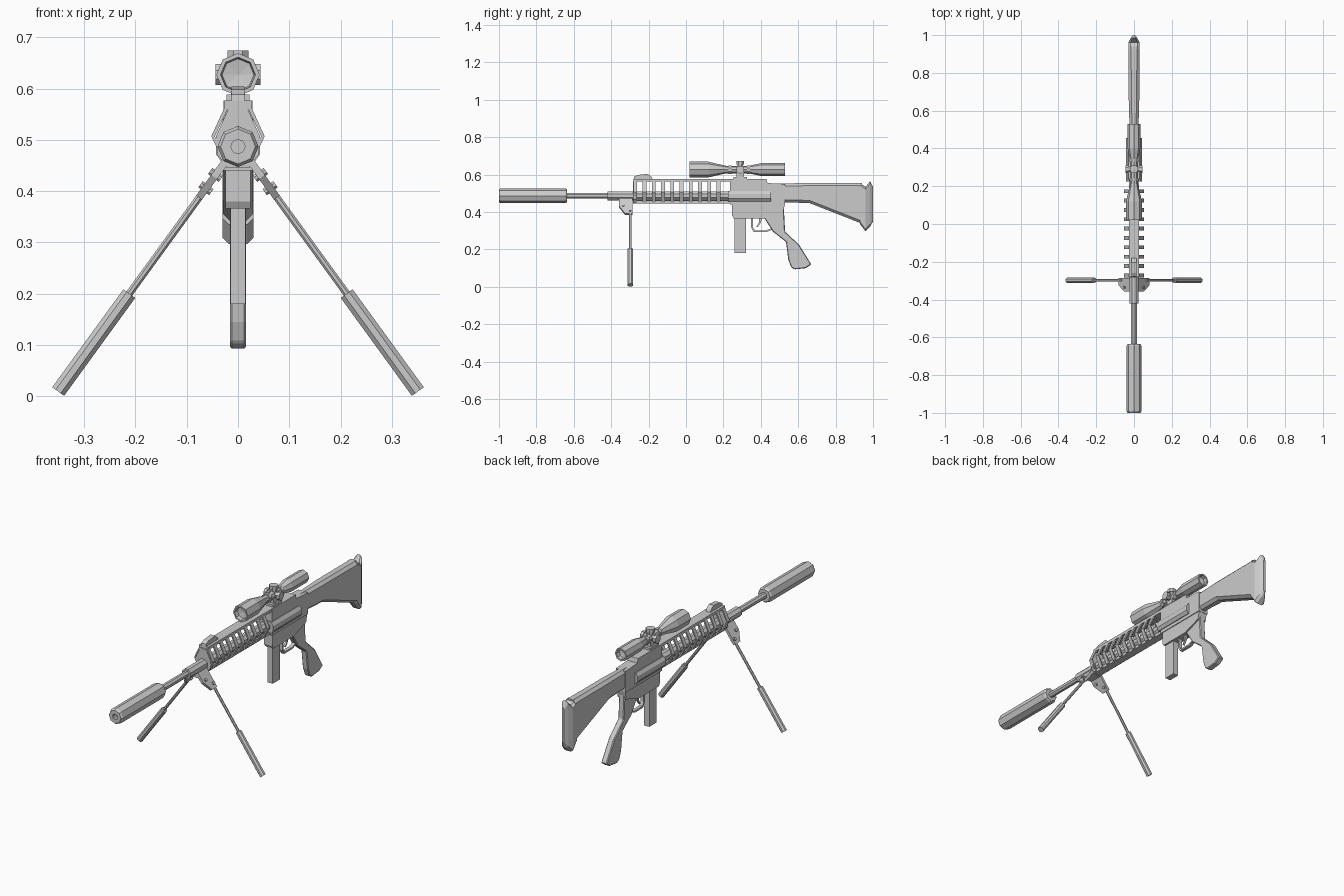
import bpy, bmesh, math
from mathutils import Vector

if "Cube" in bpy.data.objects:
    bpy.data.objects.remove(bpy.data.objects["Cube"])


def finish(name, bm, bevel=0.0):
    bmesh.ops.remove_doubles(bm, verts=bm.verts, dist=1e-5)
    bmesh.ops.recalc_face_normals(bm, faces=bm.faces)
    me = bpy.data.meshes.new(name)
    bm.to_mesh(me)
    bm.free()
    ob = bpy.data.objects.new(name, me)
    bpy.context.collection.objects.link(ob)
    if bevel:
        m = ob.modifiers.new("bevel", "BEVEL")
        m.width, m.segments = bevel, 1
    return ob


def skin(name, rings, caps=True, closed=False, bevel=0.0):
    """Join equal-length rings of points with quads."""
    bm = bmesh.new()
    vs = [[bm.verts.new(p) for p in r] for r in rings]
    n = len(rings[0])
    for i in range(len(vs) if closed else len(vs) - 1):
        a, b = vs[i], vs[(i + 1) % len(vs)]
        for k in range(n):
            bm.faces.new((a[k], a[(k + 1) % n], b[(k + 1) % n], b[k]))
    if caps and not closed:
        bm.faces.new(vs[0])
        bm.faces.new(vs[-1])
    return finish(name, bm, bevel)


def plate(name, pts, w, bevel=0.0):
    """Side profile (y, z) extruded to half width w."""
    return skin(name, [[(x, y, z) for y, z in pts] for x in (-w, w)], bevel=bevel)


def box(name, w, y0, y1, z0, z1, bevel=0.0):
    return plate(name, [(y0, z0), (y1, z0), (y1, z1), (y0, z1)], w, bevel)


def lathe(name, prof, z, n=8):
    """Profile (y, radius) turned about the y axis at height z."""
    return skin(name, [[(r * math.sin(2 * math.pi * k / n), y, z + r * math.cos(2 * math.pi * k / n))
                        for k in range(n)] for y, r in prof], caps=prof[0][1] > 0)


def rod(name, p, q, r, n=8, r2=None):
    p, q = Vector(p), Vector(q)
    rot = (q - p).to_track_quat('Z', 'Y')
    ring = lambda c, s: [c + rot @ Vector((s * math.cos((k + .5) * 2 * math.pi / n),
                                           s * math.sin((k + .5) * 2 * math.pi / n), 0)) for k in range(n)]
    return skin(name, [ring(p, r), ring(q, r2 or r)])


def loft(name, secs, c):
    """Chamfered box sections (y, top, bottom, half width) joined along y."""
    return skin(name, [[(-w + min(c, w * .6), y, t), (w - min(c, w * .6), y, t), (w, y, t - c), (w, y, b + c),
                        (w - min(c, w * .6), y, b), (-w + min(c, w * .6), y, b), (-w, y, b + c), (-w, y, t - c)]
                       for y, t, b, w in secs])


BZ = 0.487  # bore height

# Barrel and suppressor
lathe("suppressor", [(-.93, .0), (-.93, .014), (-1, .014), (-1, .034), (-.99, .040),
                     (-.645, .040), (-.635, .034), (-.635, .0)], BZ)
rod("barrel", (0, -.64, BZ), (0, -.41, BZ), .016)
rod("barrel_sleeve", (0, -.42, BZ), (0, .25, BZ), .026)

# Handguard: rails, front plate and open ribs
box("top_rail", .026, -.28, .24, .562, .577)
box("lower_rail", .02, -.28, .24, .446, .462)
plate_pts = [(-.018, .562), (.018, .562), (.043, .507), (.04, .47), (.018, .446),
             (-.018, .446), (-.04, .47), (-.043, .507)]
skin("handguard_front", [[(x, y, z) for x, z in plate_pts] for y in (-.283, -.268)])
outer = [(-.025, .566), (.025, .566), (.052, .507), (.025, .450), (-.025, .450), (-.052, .507)]
inner = [(-.021, .558), (.021, .558), (.045, .507), (.021, .458), (-.021, .458), (-.045, .507)]
for i in range(10):
    y = -.272 + .0495 * i
    skin(f"handguard_rib_{i + 1}", [[(x, y + d, z) for x, z in o]
                                    for o, d in ((outer, -.01), (outer, .01), (inner, .01), (inner, -.01))],
         closed=True)
plate("front_sight", [(-.28, .575), (-.278, .588), (-.26, .598), (-.205, .604), (-.185, .588), (-.178, .575)], .013)

# Receiver, bolt housing, magazine
plate("upper_receiver", [(.235, .44), (.53, .44), (.53, .55), (.435, .555), (.43, .577), (.235, .577)], .028)
plate("lower_receiver", [(.247, .45), (.247, .38), (.255, .366), (.42, .366), (.52, .40), (.53, .45)], .024)
housing = [(-.043, .497), (-.032, .513), (.032, .513), (.043, .497), (.043, .472), (.032, .457),
           (-.032, .457), (-.043, .472)]
skin("bolt_housing", [[(x, y, z) for x, z in housing] for y in (.225, .455)])
box("magazine", .015, .26, .32, .18, .37)

# Grip, trigger and guard
plate("grip", [(.36, .375), (.42, .365), (.465, .295), (.535, .24), (.547, .145), (.562, .105), (.58, .093),
               (.64, .10), (.67, .12), (.605, .225), (.53, .295), (.522, .44)], .016, bevel=.004)
plate("trigger", [(.392, .37), (.408, .37), (.398, .34), (.382, .318), (.377, .322), (.389, .342)], .005)
guard_o = [(.348, .37), (.348, .318), (.362, .293), (.43, .293), (.46, .305)]
guard_i = [(.357, .37), (.357, .321), (.367, .302), (.428, .302), (.455, .313)]
plate("trigger_guard", guard_o + guard_i[::-1], .009)

# Stock and butt
loft("stock", [(.43, .550, .45, .024), (.52, .553, .452, .024), (.66, .555, .448, .028), (.94, .555, .338, .029)], .014)
loft("butt_plate", [(.93, .555, .335, .030), (.96, .535, .297, .030), (.984, .565, .322, .018),
                    (1.0, .535, .35, .006)], .012)

# Scope with turrets and mount
SZ = .627
lathe("scope", [(.045, .0), (.04, .031), (.02, .034), (.02, .042), (.12, .042), (.215, .020), (.335, .020),
                (.40, .034), (.53, .034), (.53, .026), (.51, .024), (.505, .0)], SZ)
rod("scope_turret_top", (0, .29, SZ), (0, .29, .66), .016)
rod("scope_turret_cap", (0, .29, .655), (0, .29, .674), .022)
for s, side in ((-1, "left"), (1, "right")):
    rod(f"scope_turret_{side}", (0, .29, SZ), (s * .032, .29, SZ), .016)
    rod(f"scope_knob_{side}", (s * .028, .29, SZ), (s * .044, .29, SZ), .022)
box("scope_mount", .014, .27, .31, .57, .62)
box("scope_mount_base", .022, .255, .325, .573, .588)
for y in (.235, .335):
    rod("scope_ring", (0, y - .008, SZ), (0, y + .008, SZ), .025)

# Bipod: clamp, hinge plates, telescopic legs
box("bipod_clamp", .022, -.355, -.285, .445, .475)
LY = -.298
for s, side in ((-1, "left"), (1, "right")):
    top, foot = Vector((s * .026, LY, .456)), Vector((s * .3505, LY, .0095))
    d = (foot - top).normalized()
    nrm = Vector((d.z, 0, -d.x)) * s
    at = lambda t, y, o: top + d * t + Vector((0, y - LY, 0)) + nrm * o
    prof = [(-.02, -.357), (.035, -.357), (.085, -.325), (.085, -.285), (-.02, -.285)]
    skin(f"bipod_hinge_{side}", [[at(t, y, o) for t, y in prof] for o in (-.007, .007)])
    for k, (t, y) in enumerate(((.03, -.335), (.062, LY))):
        rod(f"bipod_pin_{side}_{k + 1}", at(t, y, -.013), at(t, y, .013), .008)
    rod(f"bipod_leg_{side}", at(0, LY, 0), at(.35, LY, 0), .0075)
    L = (foot - top).length
    rod(f"bipod_foot_{side}", at(L - .236, LY, 0), foot, .0155)
